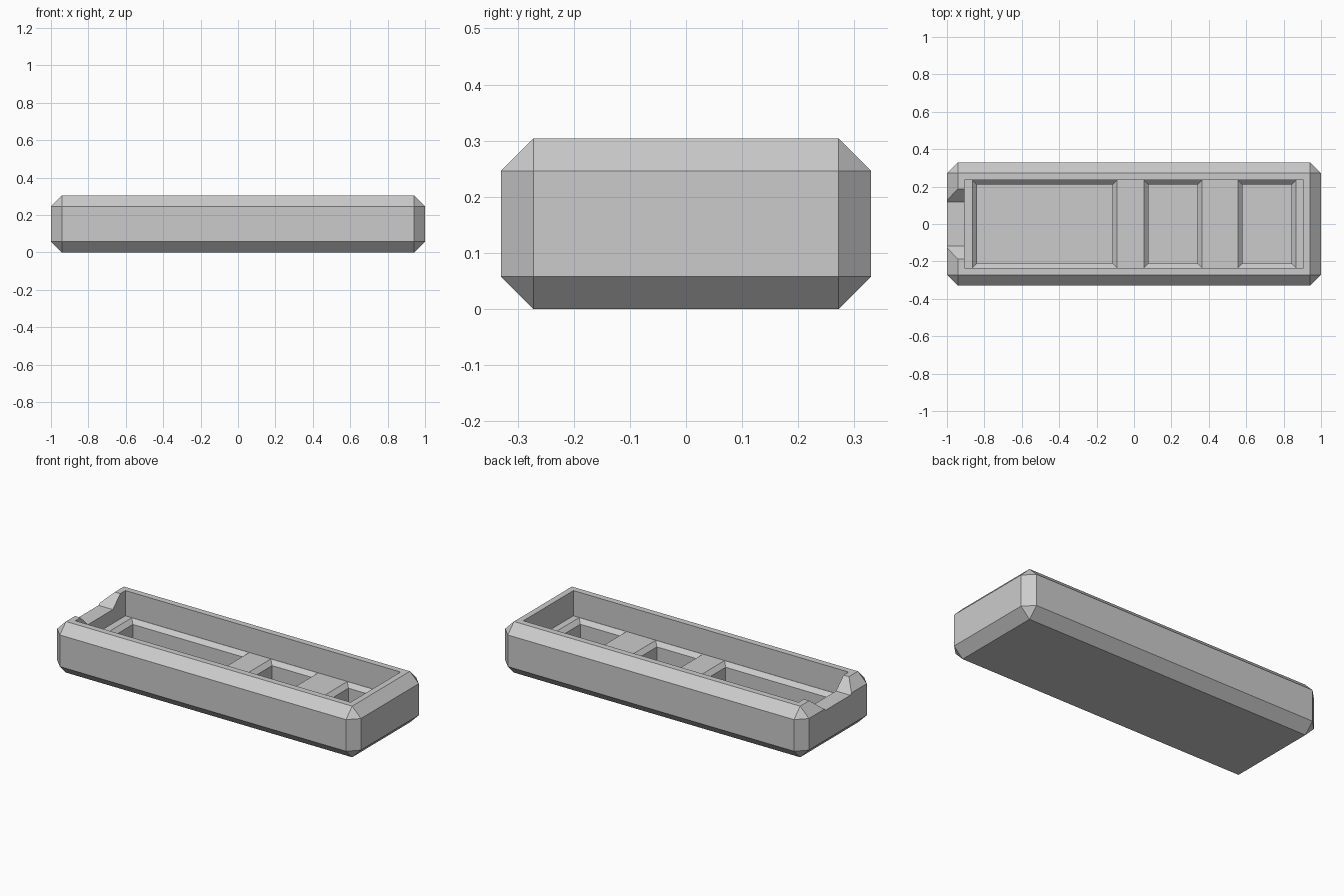
import bpy
import bmesh

# Remove the default cube
if "Cube" in bpy.data.objects:
    bpy.data.objects.remove(bpy.data.objects["Cube"], do_unlink=True)

LENGTH, WIDTH, HEIGHT, CHAMFER = 2.0, 0.66, 0.304, 0.058
CAVITY_X, CAVITY_Y, CAVITY_FLOOR = 0.906, 0.235, 0.154
POCKET_FLOOR, POCKET_CHAMFER = 0.03, 0.024
POCKETS = [(-0.863, -0.09), (0.053, 0.363), (0.556, 0.867)]

# Plain grey material
grey = bpy.data.materials.new("light_grey")
grey.use_nodes = True
colour = (0.6, 0.6, 0.6, 1)
grey.diffuse_color = colour
shader = next(n for n in grey.node_tree.nodes if n.type == "BSDF_PRINCIPLED")
shader.inputs["Base Color"].default_value = colour


def loft(name, rings):
    """Closed solid through rings of equal vertex count."""
    bm = bmesh.new()
    loops = [[bm.verts.new(p) for p in ring] for ring in rings]
    for a, b in zip(loops, loops[1:]):
        for i in range(len(a)):
            j = (i + 1) % len(a)
            bm.faces.new((a[i], a[j], b[j], b[i]))
    bm.faces.new(loops[0][::-1])
    bm.faces.new(loops[-1])
    bmesh.ops.recalc_face_normals(bm, faces=bm.faces)
    mesh = bpy.data.meshes.new(name)
    bm.to_mesh(mesh)
    bm.free()
    mesh.materials.append(grey)
    obj = bpy.data.objects.new(name, mesh)
    bpy.context.collection.objects.link(obj)
    return obj


def rect(x0, x1, y, z):
    return [(x0, -y, z), (x1, -y, z), (x1, y, z), (x0, y, z)]


def apply_modifier(obj, modifier):
    bpy.context.view_layer.objects.active = obj
    bpy.ops.object.modifier_apply(modifier=modifier.name)


def carve(obj, cutter):
    cutter.hide_render = True
    cut = obj.modifiers.new("cut", "BOOLEAN")
    cut.operation, cut.solver, cut.object = "DIFFERENCE", "EXACT", cutter
    apply_modifier(obj, cut)
    bpy.data.objects.remove(cutter, do_unlink=True)


# Chamfered outer case
half = LENGTH / 2
case = loft("tray_case", [rect(-half, half, WIDTH / 2, z) for z in (0, HEIGHT)])
bevel = case.modifiers.new("chamfer", "BEVEL")
bevel.width, bevel.segments, bevel.limit_method = CHAMFER, 1, "NONE"
apply_modifier(case, bevel)

# Open main recess
carve(case, loft("recess_cutter", [rect(-CAVITY_X, CAVITY_X, CAVITY_Y, z)
                                   for z in (CAVITY_FLOOR, HEIGHT + 0.1)]))

# Three deep pockets with chamfered rims
for x0, x1 in POCKETS:
    c, y = POCKET_CHAMFER, CAVITY_Y - 0.001
    carve(case, loft("pocket_cutter", [
        rect(x0 + c, x1 - c, y - c, POCKET_FLOOR),
        rect(x0 + c, x1 - c, y - c, CAVITY_FLOOR - c),
        rect(x0, x1, y, CAVITY_FLOOR),
        rect(x0, x1, y, CAVITY_FLOOR + 0.05)]))

# Sloped notch through the right end wall
notch = [(-0.117, 0.236), (0.117, 0.236), (0.187, HEIGHT),
         (0.187, HEIGHT + 0.1), (-0.187, HEIGHT + 0.1), (-0.187, HEIGHT)]
carve(case, loft("notch_cutter", [[(x, y, z) for y, z in notch]
                                  for x in (-half - 0.1, -CAVITY_X + 0.05)]))
